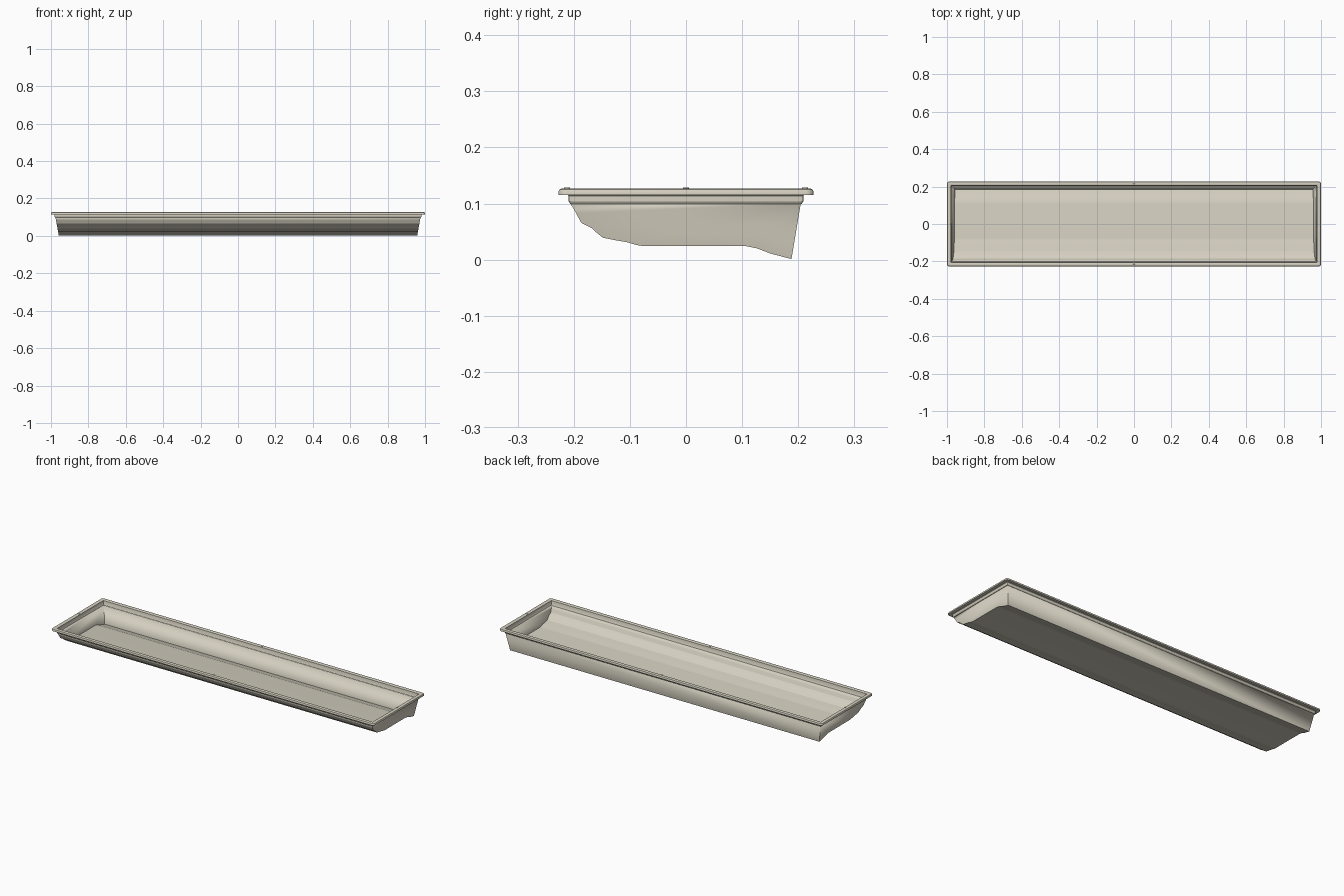
import bpy, bmesh, math

if "Cube" in bpy.data.objects:
    bpy.data.objects.remove(bpy.data.objects["Cube"])

mat = bpy.data.materials.new("warm_stone_beige")
mat.diffuse_color = (0.66, 0.625, 0.525, 1)
mat.use_nodes = True
mat.node_tree.nodes["Principled BSDF"].inputs["Base Color"].default_value = mat.diffuse_color


def make(name, bm, angle=30):
    bmesh.ops.recalc_face_normals(bm, faces=bm.faces)
    me = bpy.data.meshes.new(name)
    bm.to_mesh(me)
    bm.free()
    me.materials.append(mat)
    ob = bpy.data.objects.new(name, me)
    bpy.context.collection.objects.link(ob)
    bpy.ops.object.select_all(action='DESELECT')
    ob.select_set(True)
    bpy.context.view_layer.objects.active = ob
    bpy.ops.object.shade_smooth_by_angle(angle=math.radians(angle))
    return ob


def rounded_rect(hx, hy, r, seg=4):
    pts = []
    for k, (sx, sy) in enumerate([(1, 1), (-1, 1), (-1, -1), (1, -1)]):
        for i in range(seg + 1):
            a = math.pi / 2 * (k + i / seg)
            pts.append((sx * (hx - r) + r * math.cos(a),
                        sy * (hy - r) + r * math.sin(a)))
    return pts


# Rim: closed section (inset from outer edge, height) swept round the tray
section = [(0, 0.115), (0, 0.121), (0.002, 0.125), (0.005, 0.1265),
           (0.018, 0.1265), (0.022, 0.124), (0.0235, 0.104), (0.0265, 0.099),
           (0.0215, 0.099), (0.0185, 0.104), (0.0185, 0.113), (0.016, 0.1155)]
bm = bmesh.new()
rings = [[bm.verts.new((x, y, z)) for x, y in
          rounded_rect(1 - d, 0.2275 - d, max(0.014 - d, 0.003))]
         for d, z in section]
n = len(rings[0])
for i, a in enumerate(rings):
    b = rings[(i + 1) % len(rings)]
    for j in range(n):
        k = (j + 1) % n
        bm.faces.new((a[j], a[k], b[k], b[j]))
make("rim", bm)

# Basin: front-to-back floor profile, stretched lengthwise with sloping ends
profile = [(-0.206, 0.100), (-0.196, 0.083), (-0.187, 0.066), (-0.178, 0.061),
           (-0.168, 0.056), (-0.158, 0.047), (-0.148, 0.039), (-0.128, 0.035),
           (-0.105, 0.031), (-0.088, 0.026), (-0.075, 0.024), (0.107, 0.024),
           (0.127, 0.020), (0.150, 0.011), (0.188, 0.001), (0.2045, 0.100)]
bm = bmesh.new()
sides = [[bm.verts.new((s * (0.958 + 0.18 * z), y, z)) for y, z in profile]
         for s in (-1, 1)]
for i in range(len(profile) - 1):
    bm.faces.new((sides[0][i], sides[1][i], sides[1][i + 1], sides[0][i + 1]))
for side in sides:
    bm.faces.new(side)
bmesh.ops.recalc_face_normals(bm, faces=bm.faces)
# make the sheet face outwards (floor pointing down) before thickening
basin = make("basin", bm, 25)
floor = max(basin.data.polygons, key=lambda p: p.area)
if floor.normal.z > 0:
    basin.data.flip_normals()
sol = basin.modifiers.new("wall_thickness", 'SOLIDIFY')
sol.thickness = 0.003
sol.offset = -1
sol.use_even_offset = True

# Small locating nubs in the middle of each rim side
for name, x, y in [("nub_front", 0, -0.212), ("nub_back", 0, 0.212),
                   ("nub_left", -0.985, 0), ("nub_right", 0.985, 0)]:
    bm = bmesh.new()
    bmesh.ops.create_cone(bm, cap_ends=True, segments=12, radius1=0.006,
                          radius2=0.005, depth=0.004)
    bmesh.ops.translate(bm, verts=bm.verts, vec=(x, y, 0.1262))
    make(name, bm)
